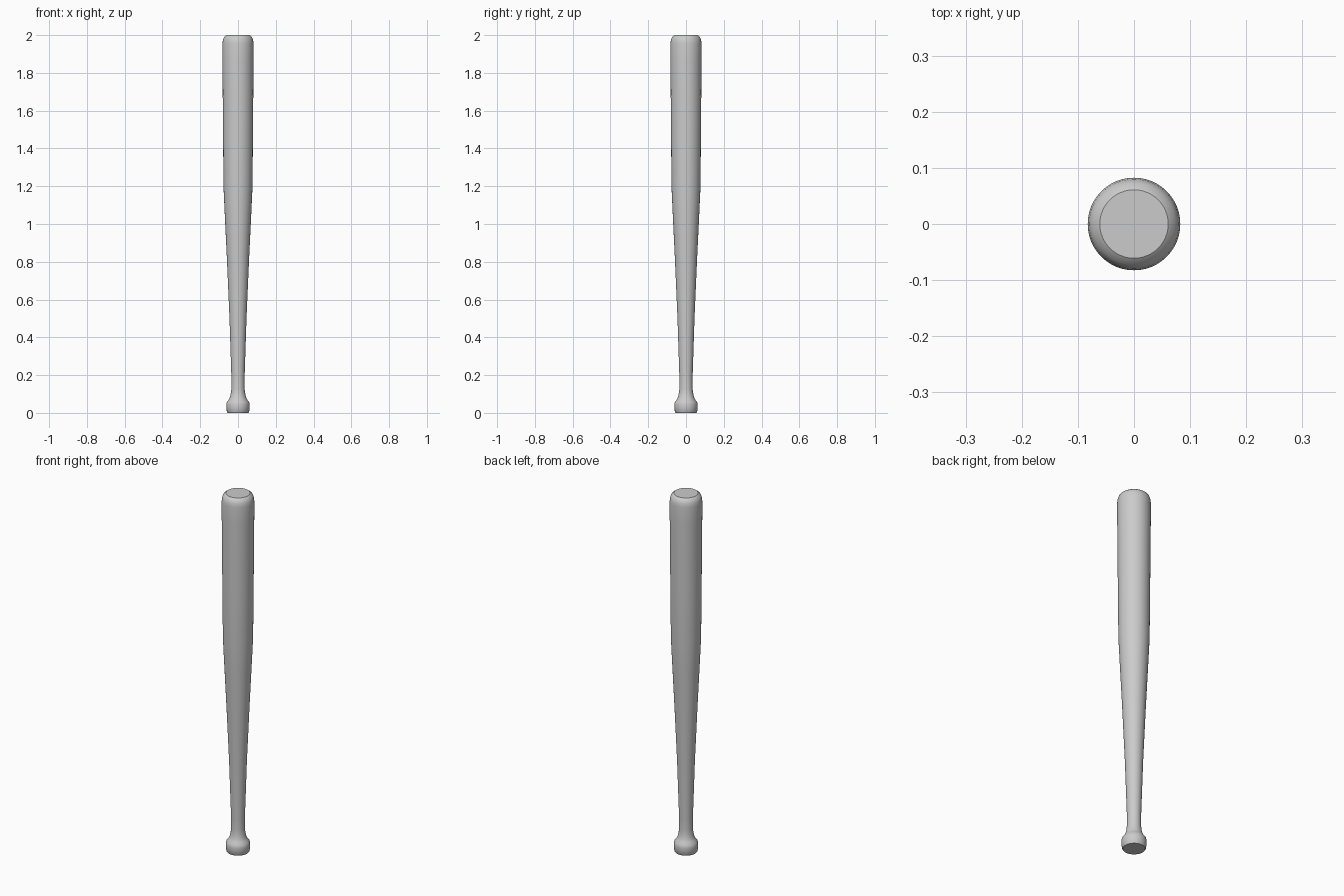
import bpy, bmesh, math

if "Cube" in bpy.data.objects:
    bpy.data.objects.remove(bpy.data.objects["Cube"])

SIDES = 48

# Half profile (radius, height) from knob base to barrel tip
profile = [
    (0.055, 0.0), (0.059, 0.006), (0.062, 0.03), (0.062, 0.045), (0.059, 0.058),
    (0.049, 0.07), (0.042, 0.085), (0.037, 0.108), (0.035, 0.13), (0.035, 0.19),
    (0.045, 0.50), (0.058, 0.80), (0.070, 1.05), (0.0765, 1.19),
    (0.079, 1.45), (0.081, 1.70), (0.0825, 1.87), (0.0825, 1.955),
    (0.080, 1.975), (0.073, 1.991), (0.061, 2.0),
]

# Bat body: lathe the profile into rings, bridge them and cap both ends
bm = bmesh.new()
rings = [[bm.verts.new((r * math.cos(2 * math.pi * i / SIDES),
                        r * math.sin(2 * math.pi * i / SIDES), z))
          for i in range(SIDES)] for r, z in profile]
for low, high in zip(rings, rings[1:]):
    for i in range(SIDES):
        j = (i + 1) % SIDES
        bm.faces.new((low[i], low[j], high[j], high[i]))
bm.faces.new(rings[0][::-1])
bm.faces.new(rings[-1])
mesh = bpy.data.meshes.new("bat")
bm.to_mesh(mesh)
bm.free()
bat = bpy.data.objects.new("bat", mesh)
bpy.context.collection.objects.link(bat)

# Smooth sides with crisp end caps
bpy.context.view_layer.objects.active = bat
bat.select_set(True)
bpy.ops.object.shade_smooth_by_angle(angle=math.radians(35))
for face in mesh.polygons:
    if len(face.vertices) > 4:
        face.use_smooth = False
